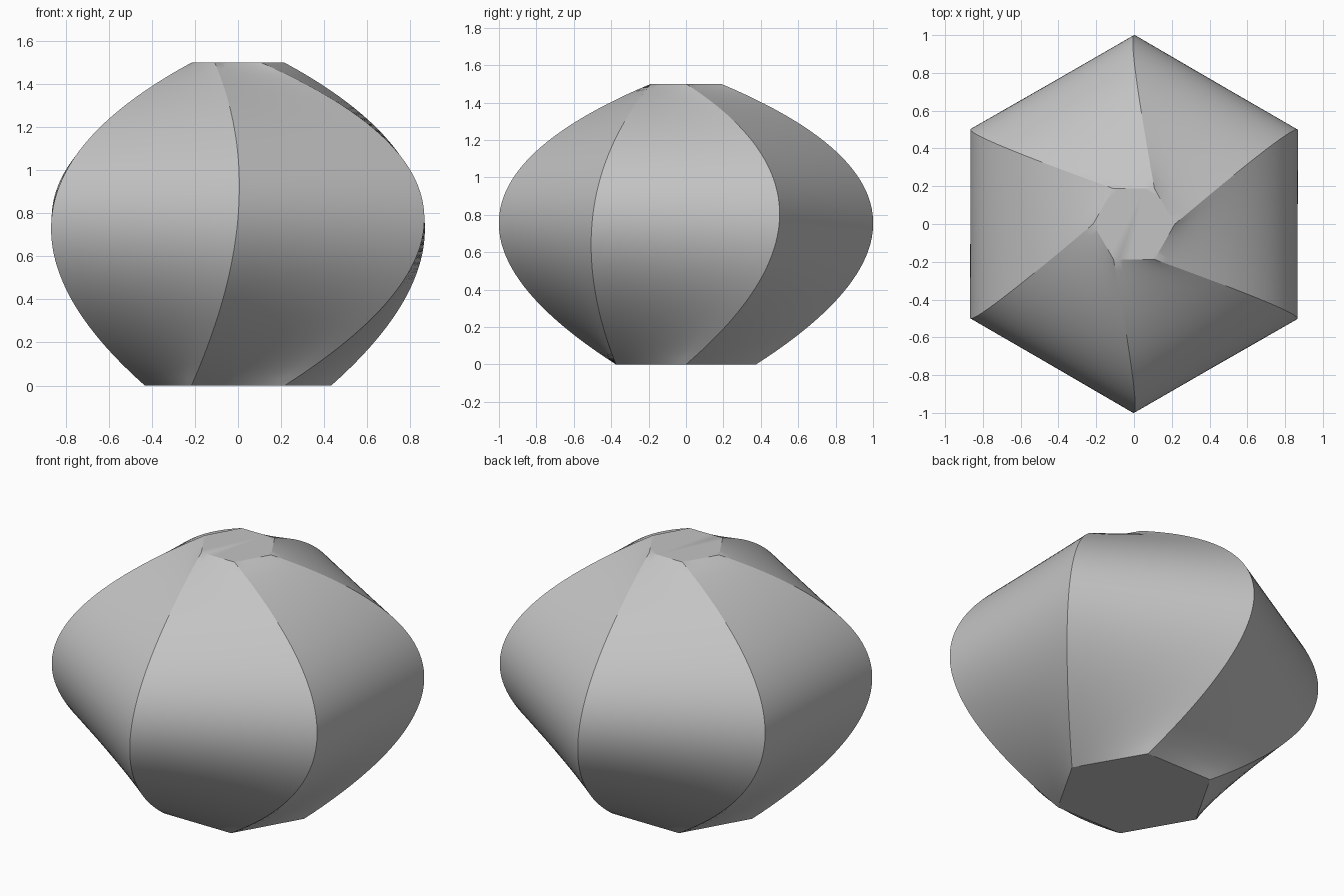
import bpy
import bmesh
from math import pi, radians
from mathutils import Vector, Matrix

cube = bpy.data.objects.get("Cube")
if cube:
    bpy.data.objects.remove(cube, do_unlink=True)

SIDES, LEVELS, SPAN = 6, 48, 8
BASE_R, MID_R, TOP_R = 0.433, 1.0, 0.2165
MID_Z, HEIGHT = 0.78, 1.5

# One corner edge: a parabola through base, belly and top, spaced by chord length
step = 2 * pi / SIDES
base = Vector((BASE_R, 0, 0))
belly = Matrix.Rotation(step / 2, 3, 'Z') @ Vector((MID_R, 0, MID_Z))
top = Vector((TOP_R, 0, HEIGHT))
low, high = (belly - base).length, (top - belly).length
mid = low / (low + high)
slope = (belly - base) / mid
bend = (top - belly) / (1 - mid) - slope


def corner(u):
    return base + slope * u + bend * u * (u - mid)


# Hexagonal sections following the corner edge, joined into a closed body
bm = bmesh.new()
rings = []
for i in range(LEVELS + 1):
    p = corner(i / LEVELS)
    ring = []
    for s in range(SIDES):
        a = Matrix.Rotation(s * step, 3, 'Z') @ p
        b = Matrix.Rotation((s + 1) * step, 3, 'Z') @ p
        ring += [bm.verts.new(a.lerp(b, k / SPAN)) for k in range(SPAN)]
    rings.append(ring)

count = SIDES * SPAN
for lower, upper in zip(rings, rings[1:]):
    for k in range(count):
        n = (k + 1) % count
        bm.faces.new((lower[k], lower[n], upper[n], upper[k]))
bm.faces.new(rings[0][::-1])
bm.faces.new(rings[-1])
bmesh.ops.recalc_face_normals(bm, faces=bm.faces)

mesh = bpy.data.meshes.new("twisted_hexagonal_body")
bm.to_mesh(mesh)
bm.free()
body = bpy.data.objects.new("twisted_hexagonal_body", mesh)
bpy.context.collection.objects.link(body)

# Plain grey finish
grey = bpy.data.materials.new("light_grey")
grey.use_nodes = True
colour = (0.55, 0.55, 0.55, 1)
grey.diffuse_color = colour
grey.node_tree.nodes["Principled BSDF"].inputs["Base Color"].default_value = colour
mesh.materials.append(grey)

# Smooth panels with crisp corner edges
bpy.ops.object.select_all(action='DESELECT')
body.select_set(True)
bpy.context.view_layer.objects.active = body
bpy.ops.object.shade_smooth_by_angle(angle=radians(25))
